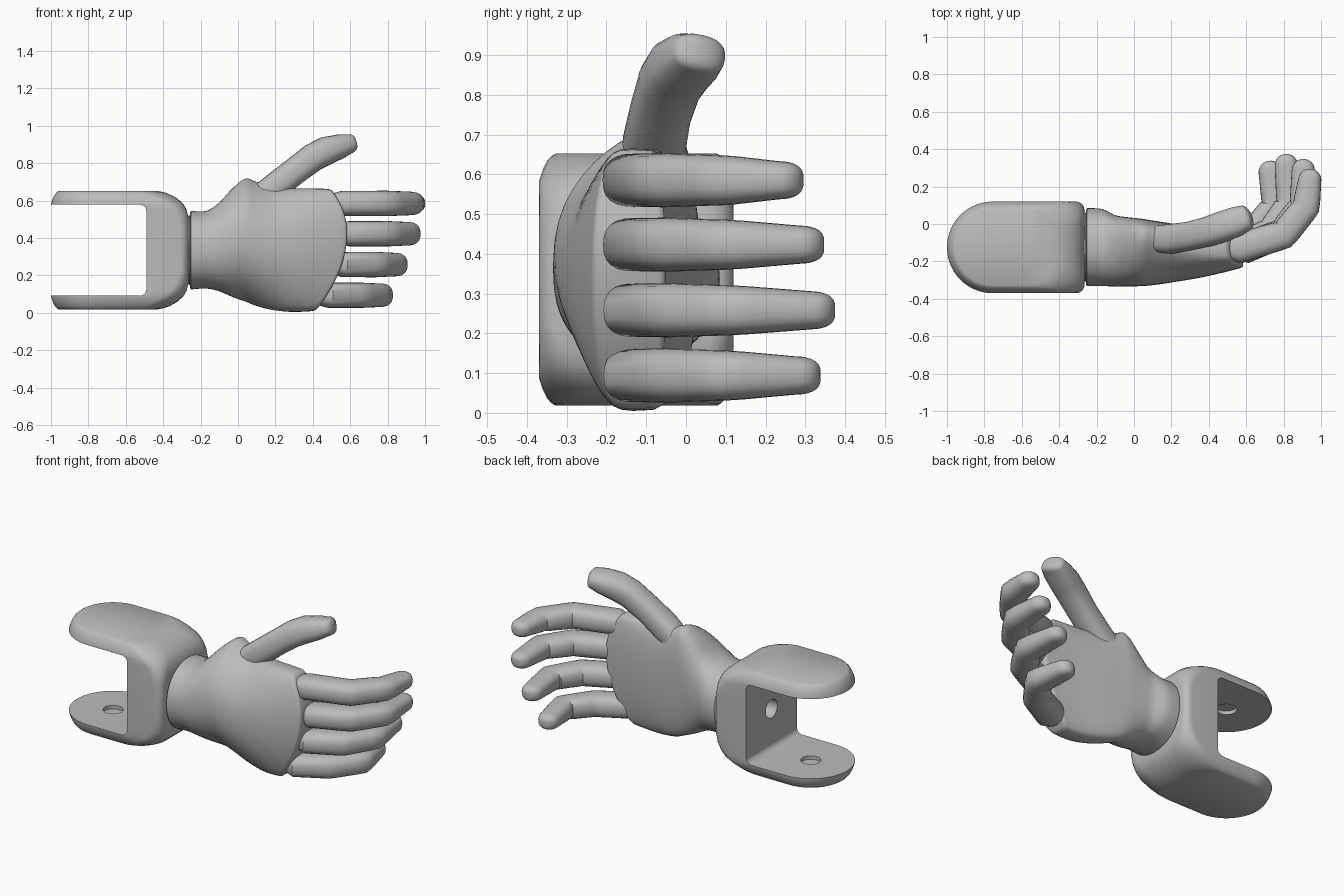
import bpy, math
from mathutils import Vector

cube = bpy.data.objects.get("Cube")
if cube:
    bpy.data.objects.remove(cube, do_unlink=True)

grey = bpy.data.materials.new("satin_grey")
grey.use_nodes = True
grey.diffuse_color = (0.5, 0.5, 0.5, 1)
grey.node_tree.nodes["Principled BSDF"].inputs["Base Color"].default_value = (0.5, 0.5, 0.5, 1)


def loft(name, rings):
    """Skin closed rings; caps join points k and n-k, which mirror each other."""
    n = len(rings[0])
    faces = []
    for r in range(len(rings) - 1):
        for k in range(n):
            a, b = r * n + k, r * n + (k + 1) % n
            faces.append((a, b, b + n, a + n))
    for base in (0, (len(rings) - 1) * n):
        for k in range(n // 2):
            quad = [k, k + 1, n - k - 1, (n - k) % n]
            quad = [base + i for i in dict.fromkeys(quad)]
            faces.append(quad[::-1] if base == 0 else quad)
    mesh = bpy.data.meshes.new(name)
    mesh.from_pydata([tuple(p) for ring in rings for p in ring], [], faces)
    obj = bpy.data.objects.new(name, mesh)
    bpy.context.collection.objects.link(obj)
    mesh.materials.append(grey)
    select(obj)
    bpy.ops.object.mode_set(mode='EDIT')
    bpy.ops.mesh.select_all(action='SELECT')
    bpy.ops.mesh.normals_make_consistent(inside=False)
    bpy.ops.object.mode_set(mode='OBJECT')
    return obj


def select(obj):
    bpy.ops.object.select_all(action='DESELECT')
    obj.select_set(True)
    bpy.context.view_layer.objects.active = obj


def smooth(obj, angle=35):
    select(obj)
    bpy.ops.object.shade_smooth_by_angle(angle=math.radians(angle))


def power(v, p):
    return math.copysign(abs(v) ** p, v)


def refine(rows, steps):
    """Smoothly interpolate rows of numbers."""
    out = []
    for i in range(len(rows) - 1):
        p0, p1, p2, p3 = rows[max(i - 1, 0)], rows[i], rows[i + 1], rows[min(i + 2, len(rows) - 1)]
        for s in range(steps):
            t = s / steps
            out.append([b + 0.5 * t * (c - a + t * (2 * a - 5 * b + 4 * c - d + t * (3 * (b - c) + d - a)))
                        for a, b, c, d in zip(p0, p1, p2, p3)])
    return out + [rows[-1]]


def digit(name, path, up, n=24, blunt=1.0):
    """Tapered tube with a rounded tip; path rows are x, y, z, half width, half height."""
    pts = [Vector(p[:3]) for p in path]
    rings = []

    def ring(c, tan, w, h):
        side = tan.cross(up).normalized()
        top = side.cross(tan).normalized()
        angs = [2 * math.pi * k / n - math.pi / 2 for k in range(n)]
        rings.append([c + side * w * power(math.cos(a), 0.8) + top * h * power(math.sin(a), 0.8)
                      for a in angs])

    for i, p in enumerate(path):
        tan = (pts[min(i + 1, len(pts) - 1)] - pts[max(i - 1, 0)]).normalized()
        if i < len(path) - 1:
            ring(pts[i], tan, p[3], p[4])
    # Tip ends at the last path point, narrowing more in plan than in height
    w, h = path[-1][3:]
    length = blunt * w
    for j in range(7):
        a = j / 6 * math.radians(78)
        ring(pts[-1] - tan * length * (1 - math.sin(a)), tan, w * math.cos(a), h * math.cos(a) ** 0.6)
    smooth(loft(name, rings), 40)


# Fork: rounded outline stacked upward, with chamfered rims and a shoulder toward the wrist
CY, R, MID = -0.125, 0.245, 0.335


def fork_ring(z, inset, right, c):
    r = R - inset
    half = [(-1 + R - r * math.cos(a), r * math.sin(a)) for a in
            [math.pi / 2 * k / 16 for k in range(17)]]
    half += [(right - c + c * math.sin(a), r - c + c * math.cos(a)) for a in
             [math.pi / 2 * k / 7 for k in range(8)]]
    half.append((right, 0))
    return [(x, CY + y, z) for x, y in half] + [(x, CY - y, z) for x, y in half[-2:0:-1]]


rim = [(0.0, 0.042, -0.435, 0.13), (0.006, 0.032, -0.4, 0.13), (0.018, 0.021, -0.365, 0.13),
       (0.04, 0.01, -0.325, 0.125), (0.07, 0, -0.292, 0.11), (0.1, 0, -0.275, 0.09),
       (0.14, 0, -0.265, 0.07), (0.2, 0, -0.265, 0.045)]
low = [fork_ring(0.018 + d, i, r, c) for d, i, r, c in rim]
high = [fork_ring(0.652 - d, i, r, c) for d, i, r, c in reversed(rim)]
fork = loft("wrist_fork", low + high)


def cut(target, cutter):
    mod = target.modifiers.new("cut", 'BOOLEAN')
    mod.operation, mod.solver, mod.object = 'DIFFERENCE', 'EXACT', cutter
    select(target)
    bpy.ops.object.modifier_apply(modifier=mod.name)
    bpy.data.objects.remove(cutter, do_unlink=True)


# Open slot with rounded inner corners
def slot_ring(y):
    c, x, h = 0.035, -0.49, 0.243
    half = [(-1.2, 0), (-1.2, h)]
    half += [(x - c + c * math.sin(a), h - c + c * math.cos(a)) for a in
             [math.pi / 2 * k / 6 for k in range(7)]]
    half.append((x, 0))
    return [(u, y, MID + v) for u, v in half] + [(u, y, MID - v) for u, v in half[-2:0:-1]]


cut(fork, loft("slot_cutter", [slot_ring(-0.6), slot_ring(0.4)]))

# Blind pivot holes in both arms and one in the web
for spot, depth, turn in [((R - 1, CY, MID), 0.53, 0), ((-0.46, CY, MID), 0.2, math.pi / 2)]:
    bpy.ops.mesh.primitive_cylinder_add(vertices=32, radius=0.056, depth=depth,
                                        location=spot, rotation=(0, turn, 0))
    cut(fork, bpy.context.object)
smooth(fork)

# Palm: rows are x, bottom, top, back of hand, edge, palm face, slant, palm flatness, back doming
rows = [
    (-0.250, 0.125, 0.545, -0.332, -0.125, 0.085, 0.0, 0.95, 0.95),
    (-0.170, 0.130, 0.545, -0.332, -0.125, 0.080, 0.0, 0.85, 0.95),
    (-0.100, 0.115, 0.590, -0.334, -0.125, 0.047, 0.0, 0.70, 1.0),
    (-0.030, 0.085, 0.665, -0.334, -0.100, 0.036, 0.0, 0.60, 1.2),
    (0.040, 0.060, 0.718, -0.332, -0.075, 0.028, 0.0, 0.50, 1.4),
    (0.110, 0.038, 0.700, -0.326, -0.080, 0.017, 0.1, 0.45, 1.45),
    (0.220, 0.018, 0.668, -0.310, -0.110, 0.000, 0.3, 0.40, 1.35),
    (0.370, 0.006, 0.665, -0.285, -0.130, -0.027, 0.6, 0.35, 1.0),
    (0.500, 0.006, 0.665, -0.255, -0.135, -0.045, 0.9, 0.30, 0.7),
    (0.572, 0.010, 0.662, -0.236, -0.135, -0.052, 1.0, 0.28, 0.55),
]
rows = refine(rows, 4)
first, last = rows[0], rows[-1]


def shrunk(row, x, d):
    return [x, row[1] + d, row[2] - d, row[3] + d, row[4], row[5] - d] + list(row[6:])


rows = [shrunk(first, -0.3, 0.03), shrunk(first, -0.258, 0.025), shrunk(first, -0.256, 0.008)] + rows
rows += [shrunk(last, 0.581, 0.005), shrunk(last, 0.584, 0.015)]


def palm_ring(row, n=48):
    x, bottom, top, back, edge, face, slant, flat, dome = row
    pts = []
    for k in range(n):
        a = 2 * math.pi * k / n - math.pi / 2
        z = (bottom + top) / 2 + (top - bottom) / 2 * power(math.sin(a), 0.92)
        c = math.cos(a)
        y = edge + (face - edge) * abs(c) ** flat if c > 0 else edge - (edge - back) * abs(c) ** dome
        knuckles = (0.96 if z < 0.43 else 1.6) * (z - 0.43) ** 2
        pts.append((x - slant * knuckles, y, z))
    return pts


smooth(loft("palm", [palm_ring(r) for r in rows]), 45)

# Fingers: each follows root, base, two knuckle bends and tip in plan, at its own height
fingers = {
    "index_finger": (0.585, [(0.48, -0.135), (0.553, -0.13), (0.8, -0.057), (0.92, 0.09), (0.948, 0.295)]),
    "middle_finger": (0.423, [(0.51, -0.135), (0.59, -0.13), (0.795, -0.047), (0.905, 0.1), (0.905, 0.348)]),
    "ring_finger": (0.258, [(0.48, -0.135), (0.558, -0.13), (0.735, -0.042), (0.835, 0.11), (0.808, 0.375)]),
    "little_finger": (0.094, [(0.4, -0.135), (0.48, -0.13), (0.645, -0.042), (0.757, 0.1), (0.718, 0.338)]),
}
sizes = [(0.045, 0.045), (0.082, 0.067), (0.077, 0.068), (0.073, 0.063), (0.062, 0.048)]
for name, (z, plan) in fingers.items():
    path = [(x, y, z, w, h) for (x, y), (w, h) in zip(plan, sizes)]
    # Double each knuckle so that the bends stay tight but rounded
    tight = [path[0], path[1]]
    for i in (2, 3):
        for j, t in ((i - 1, 0.18), (i, 0), (i + 1, 0.18)):
            tight.append([a + (b - a) * t for a, b in zip(path[i], path[j])])
    digit(name, tight + [path[4]], Vector((0, 0, 1)))

# Thumb
thumb = [(0.1, -0.08, 0.6, 0.07, 0.07), (0.2, -0.08, 0.675, 0.08, 0.075),
         (0.3, -0.064, 0.755, 0.077, 0.073), (0.4, -0.04, 0.83, 0.08, 0.076),
         (0.47, -0.016, 0.866, 0.082, 0.076), (0.55, 0.014, 0.89, 0.079, 0.064),
         (0.626, 0.045, 0.91, 0.07, 0.05)]
digit("thumb", thumb, Vector((-0.5, 0, 0.8)), blunt=0.5)
